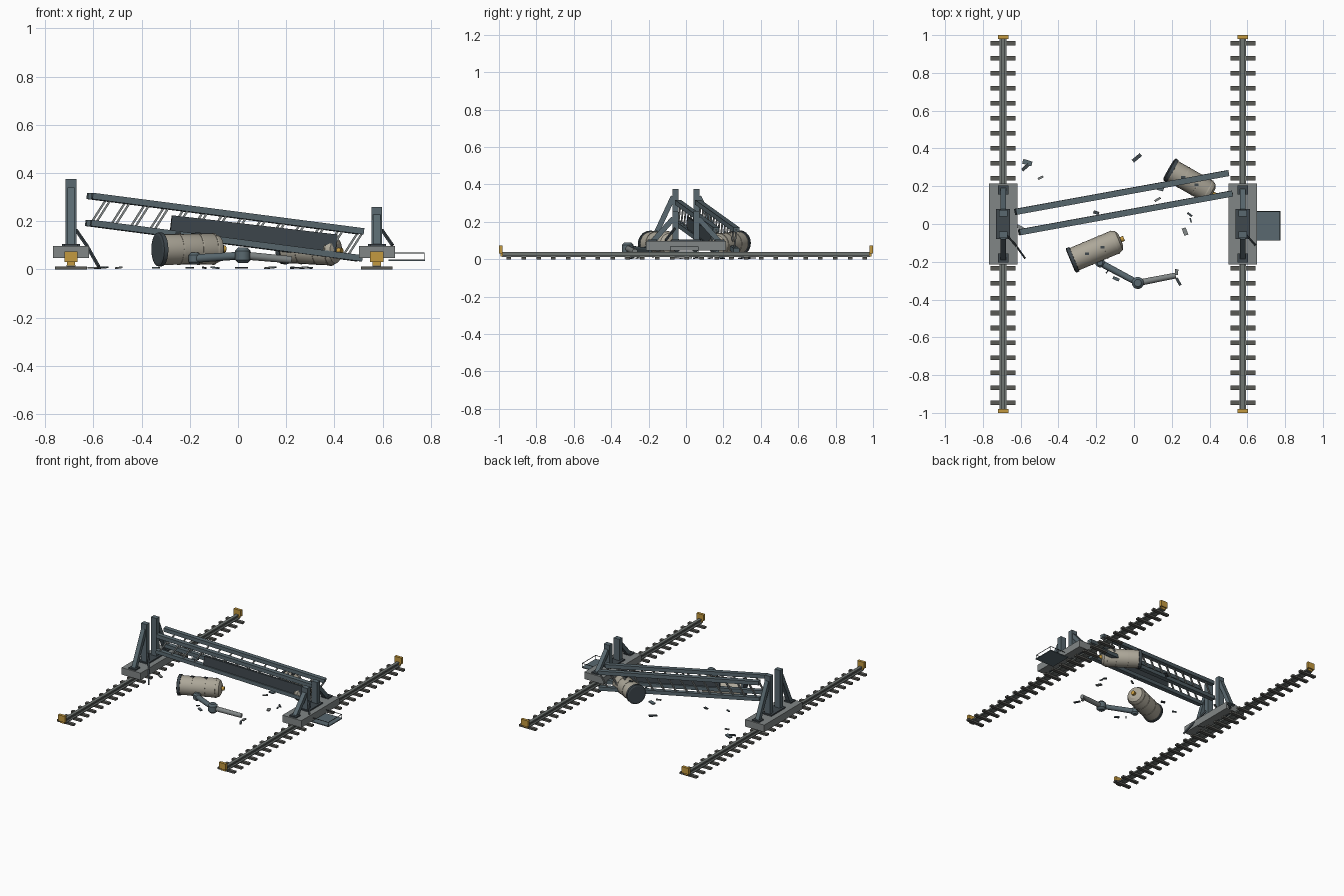
import bpy, bmesh, math, random
from mathutils import Vector, Matrix

if "Cube" in bpy.data.objects:
    bpy.data.objects.remove(bpy.data.objects["Cube"])

random.seed(4)

def mat(name, c):
    m = bpy.data.materials.new(name)
    m.diffuse_color = (*c, 1)
    m.use_nodes = True
    m.node_tree.nodes["Principled BSDF"].inputs["Base Color"].default_value = m.diffuse_color
    return m

STEEL = mat("blue_steel", (0.10, 0.14, 0.16))
DARK = mat("dark_steel", (0.05, 0.065, 0.075))
GREY = mat("grey_steel", (0.22, 0.24, 0.24))
RAIL = mat("rail_steel", (0.16, 0.18, 0.17))
TIE = mat("tie", (0.10, 0.10, 0.09))
CREAM = mat("cream", (0.42, 0.39, 0.32))
YELLOW = mat("yellow", (0.55, 0.32, 0.05))

def finish(name, bm, m, smooth=False):
    me = bpy.data.meshes.new(name)
    bmesh.ops.recalc_face_normals(bm, faces=bm.faces)
    if smooth:
        for f in bm.faces:
            f.smooth = len(f.verts) == 4
        for e in bm.edges:
            e.smooth = len(e.link_faces) == 2 and e.calc_face_angle() < 0.6
    bm.to_mesh(me)
    bm.free()
    me.materials.append(m)
    ob = bpy.data.objects.new(name, me)
    bpy.context.collection.objects.link(ob)
    return ob

def add_box(bm, c, s, rot=None):
    M = Matrix.Translation(c) @ (rot or Matrix()) @ Matrix.Diagonal((*s, 1))
    bmesh.ops.create_cube(bm, size=1, matrix=M)

def frame(a, b):
    """Matrix at a, local z running to b, local y kept upright."""
    z = (b - a).normalized()
    up = Vector((0, 0, 1)) if abs(z.z) < 0.8 else Vector((0, 1, 0))
    x = up.cross(z).normalized()
    y = z.cross(x)
    R = Matrix((x, y, z)).transposed().to_4x4()
    return Matrix.Translation(a) @ R

def add_bar(bm, a, b, w, h=None):
    a, b = Vector(a), Vector(b)
    M = frame(a, b)
    L = (b - a).length
    add_box(bm, (a + b) / 2, (w, h or w, L), M.to_3x3().to_4x4())

def lathe(name, a, b, profile, m, n=20):
    """profile: (distance along the axis, radius)."""
    M = frame(Vector(a), Vector(b))
    bm = bmesh.new()
    rings = [[bm.verts.new(M @ Vector((r * math.cos(t), r * math.sin(t), d)))
              for t in (2 * math.pi * i / n for i in range(n))] for d, r in profile]
    for p, q in zip(rings, rings[1:]):
        for i in range(n):
            j = (i + 1) % n
            bm.faces.new((p[i], p[j], q[j], q[i]))
    bm.faces.new(rings[0])
    bm.faces.new(rings[-1])
    return finish(name, bm, m, True)

# tracks, bogies and broken legs on each side
for side, x, top in (("left", -0.693, 0.375), ("right", 0.576, 0.258)):
    bm = bmesh.new()
    add_box(bm, (x, 0, 0.016), (0.036, 1.97, 0.006))
    add_box(bm, (x, 0, 0.024), (0.010, 1.97, 0.016))
    add_box(bm, (x, 0, 0.035), (0.022, 1.97, 0.010))
    finish(side + "_rail", bm, RAIL)

    bm = bmesh.new()
    for i in range(25):
        add_box(bm, (x, -0.947 + i * 0.0793, 0.0065), (0.132, 0.024, 0.013))
    finish(side + "_sleepers", bm, TIE)

    bm = bmesh.new()
    for s in (-1, 1):
        add_box(bm, (x, s * 0.99, 0.052), (0.055, 0.02, 0.044))
        add_box(bm, (x, s * 0.985, 0.026), (0.035, 0.012, 0.02))
    finish(side + "_end_stops", bm, YELLOW)

    bm = bmesh.new()
    add_box(bm, (x, 0, 0.072), (0.15, 0.43, 0.05))
    finish(side + "_bogie", bm, GREY)
    bm = bmesh.new()
    add_box(bm, (x, 0, 0.1), (0.075, 0.16, 0.012))
    for s in (-1, 1):
        add_box(bm, (x, s * 0.18, 0.1), (0.055, 0.05, 0.012))
    finish(side + "_leg_feet", bm, DARK)
    for y in (-0.15, -0.05, 0.05, 0.15):
        lathe(side + "_wheel", (x - 0.018, y, 0.062), (x + 0.018, y, 0.062),
              [(0, 0.022), (0.036, 0.022)], DARK, 14)

    bm = bmesh.new()
    for s in (-1, 1):
        add_box(bm, (x, s * 0.056, (top + 0.09) / 2), (0.044, 0.034, top - 0.09))
        add_bar(bm, (x, s * 0.182, 0.09), (x, s * 0.068, top - 0.04), 0.03, 0.028)
    finish(side + "_legs", bm, STEEL)

    # torn rods hanging off the legs
    bm = bmesh.new()
    add_bar(bm, (x + 0.02, -0.06, 0.165), (x + 0.065, -0.11, 0.10), 0.010)
    if side == "left":
        add_bar(bm, (x + 0.065, -0.11, 0.10), (x + 0.115, -0.18, 0.012), 0.010)
    finish(side + "_torn_rod", bm, DARK)

# collapsed lattice girder
A, B = Vector((-0.615, 0.01, 0.305)), Vector((0.51, 0.215, 0.158))
axis = (B - A).normalized()
lat = Vector((-axis.y, axis.x, 0)).normalized() * 0.055
drop = Vector((-0.006, 0, -0.112))
chords, lattice = bmesh.new(), bmesh.new()
N = 14
for s in (-1, 1):
    o = lat * s
    add_bar(chords, A + o, B + o, 0.032, 0.026)
    add_bar(chords, A + o + drop, B + o + drop, 0.032, 0.026)
    for i in range(N):
        p, q = A.lerp(B, (i + 0.25) / N) + o, A.lerp(B, (i + 1) / N) + o
        add_bar(lattice, p + drop, q, 0.009)
finish("girder_chords", chords, STEEL)
finish("girder_lattice", lattice, GREY)

# loose web plate on the front truss
bm = bmesh.new()
p, q = A.lerp(B, 0.29) - lat, A.lerp(B, 0.9) - lat
add_bar(bm, p + Vector((0, 0, -0.08)), q + Vector((0, 0, -0.07)), 0.014, 0.085)
finish("web_plate", bm, DARK)

# side platform with thin handrail
bm = bmesh.new()
add_box(bm, (0.70, -0.01, 0.039), (0.15, 0.155, 0.006))
finish("platform", bm, STEEL)
bm = bmesh.new()
for s in (-1, 1):
    add_bar(bm, (0.65, -0.01 + s * 0.075, 0.068), (0.773, -0.01 + s * 0.075, 0.068), 0.003)
    add_bar(bm, (0.773, -0.01 + s * 0.075, 0.04), (0.773, -0.01 + s * 0.075, 0.068), 0.003)
add_bar(bm, (0.773, -0.085, 0.068), (0.773, 0.065, 0.068), 0.003)
finish("platform_handrail", bm, DARK)

# fallen tanks: body, base flange, seams, outlet
for name, a, b, r in (("front_tank", (-0.325, -0.19, 0.083), (-0.07, -0.083, 0.085), 0.066),
                      ("rear_tank", (0.195, 0.285, 0.088), (0.415, 0.16, 0.076), 0.063)):
    a, b = Vector(a), Vector(b)
    L, d = (b - a).length, (b - a).normalized()
    lathe(name, a, b, [(0, r * 0.97), (L * 0.88, r * 0.97), (L * 0.96, r * 0.82), (L, r * 0.5)], CREAM)
    lathe(name + "_flange", a - d * 0.012, b, [(0, r * 0.9), (0.004, r * 1.06), (0.022, r * 1.06), (0.023, r * 0.9)], DARK)
    for t in (0.3, 0.62, 0.86):
        lathe(name + "_band", a + d * L * t, b, [(0, r * 0.9), (0, r), (0.006, r), (0.006, r * 0.9)], CREAM)
    lathe(name + "_outlet", b - d * 0.004, b + d * 0.1, [(0, 0.014), (0.022, 0.014)], YELLOW, 12)
    # small clips along the seam
    bm = bmesh.new()
    for t in (0.3, 0.62):
        add_box(bm, a + d * L * t + Vector((0, 0, r)), (0.022, 0.012, 0.008))
    finish(name + "_clips", bm, DARK)

# broken pipe arm on the ground
J, E, T = Vector((-0.18, -0.205, 0.045)), Vector((0.02, -0.312, 0.058)), Vector((0.22, -0.273, 0.04))
for name, a, b, r, m in (("inner_pipe", J, E, 0.018, STEEL), ("outer_pipe", E, T, 0.017, GREY)):
    L = (b - a).length
    lathe(name, a, b, [(0, r), (L, r * 0.9)], m, 14)
for name, c, r in (("pipe_root", J, 0.025), ("pipe_elbow", E, 0.032)):
    lathe(name, c - Vector((0, 0, r)), c + Vector((0, 0, r)),
          [(0, r * 0.6), (r * 0.4, r), (r * 1.6, r), (r * 2, r * 0.6)], STEEL, 14)

# scattered debris
spots = [(-0.575, 0.30, 0.045), (-0.495, 0.245, 0.03), (-0.565, 0.325, 0.05), (0.015, 0.35, 0.055),
         (0.125, 0.13, 0.035), (0.135, 0.19, 0.045), (0.295, 0.05, 0.03), (0.27, -0.04, 0.04),
         (-0.095, -0.29, 0.035), (0.235, -0.305, 0.045), (0.225, -0.255, 0.03), (-0.34, 0.01, 0.03),
         (-0.2, 0.06, 0.03), (-0.6, -0.02, 0.045), (0.3, 0.02, 0.025), (-0.14, -0.25, 0.025)]
for i, (x, y, s) in enumerate(spots):
    bm = bmesh.new()
    rot = Matrix.Rotation(random.uniform(0, 3.1), 4, 'Z') @ Matrix.Rotation(random.uniform(-0.15, 0.15), 4, 'Y')
    add_box(bm, (x, y, 0.007), (s, s * random.uniform(0.25, 0.6), 0.007), rot)
    finish("debris_%d" % i, bm, (DARK, GREY, STEEL)[i % 3])
